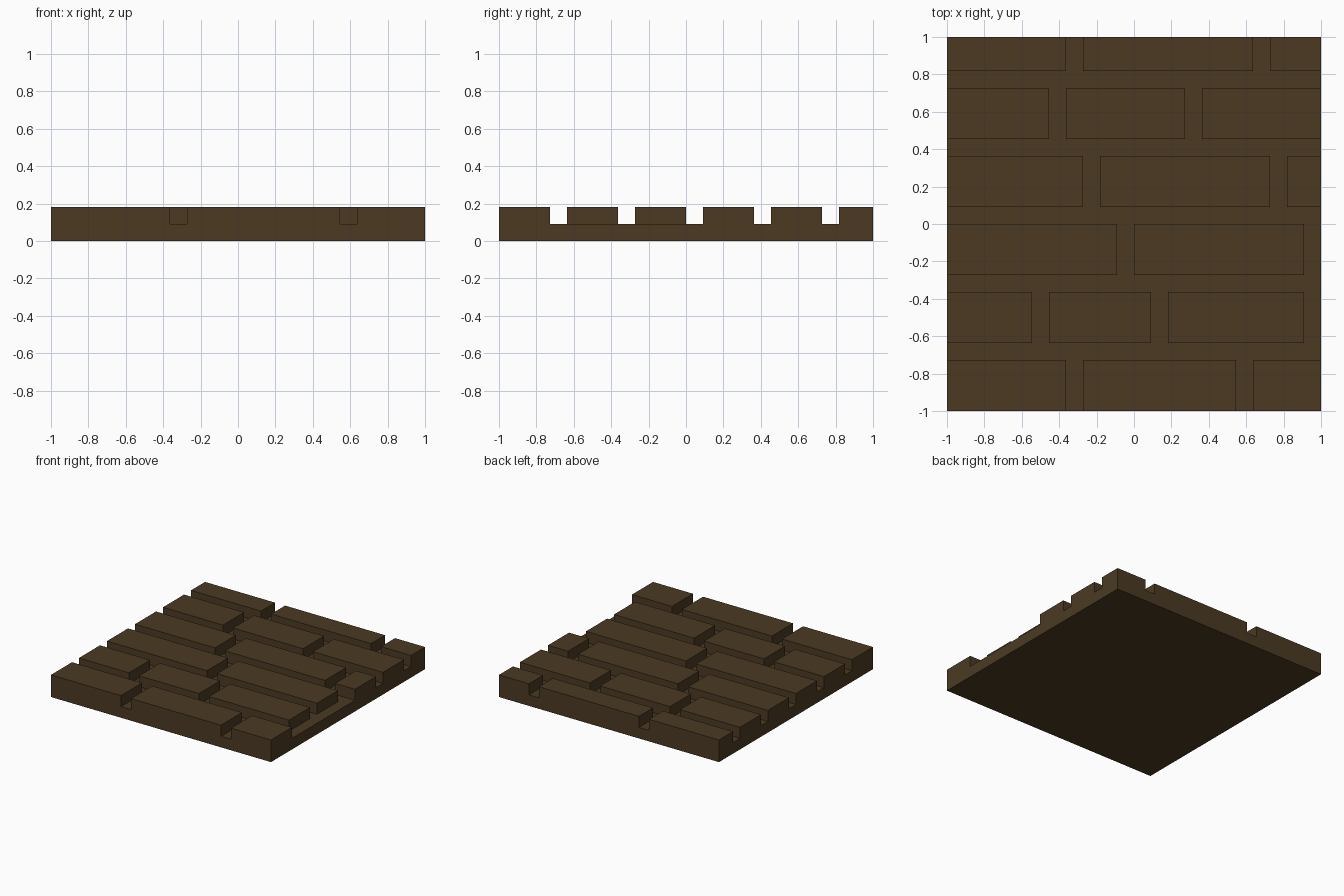
import bpy
import bmesh
from math import radians
from mathutils import Vector

cube = bpy.data.objects.get("Cube")
if cube:
    bpy.data.objects.remove(cube, do_unlink=True)

HALF = 11          # half width of the slab, in joint widths
UNIT = 1 / HALF    # width of one joint, also the slab and brick height

# Brick courses from front to back: (first y, last y, [(first x, last x), ...])
courses = [
    (-11, -8, [(-11, -4), (-3, 6), (7, 11)]),
    (-7, -4, [(-11, -6), (-5, 1), (2, 10)]),
    (-3, 0, [(-11, -1), (0, 10)]),
    (1, 4, [(-11, -3), (-2, 8), (9, 11)]),
    (5, 8, [(-11, -5), (-4, 3), (4, 11)]),
    (9, 11, [(-11, -4), (-3, 7), (8, 11)]),
]


def in_brick(point):
    x, y = point.x / UNIT, point.y / UNIT
    return any(y0 < y < y1 and any(x0 < x < x1 for x0, x1 in bricks)
               for y0, y1, bricks in courses)


def is_floor(face):
    return face.normal.z > 0.9 and face.calc_center_median().z < UNIT * 1.5


# Slab, sliced into square cells
bm = bmesh.new()
bmesh.ops.create_cube(bm, size=2)
bmesh.ops.scale(bm, vec=(1, 1, UNIT / 2), verts=bm.verts)
bmesh.ops.translate(bm, vec=(0, 0, UNIT / 2), verts=bm.verts)
for axis in (Vector((1, 0, 0)), Vector((0, 1, 0))):
    for step in range(1 - HALF, HALF):
        bmesh.ops.bisect_plane(bm, geom=bm.verts[:] + bm.edges[:] + bm.faces[:],
                               plane_co=axis * step * UNIT, plane_no=axis)

# Bricks raised from the slab
bm.normal_update()
tops = [f for f in bm.faces
        if f.normal.z > 0.9 and in_brick(f.calc_center_median())]
raised = bmesh.ops.extrude_face_region(bm, geom=tops)["geom"]
bmesh.ops.translate(bm, vec=(0, 0, UNIT),
                    verts=[v for v in raised if isinstance(v, bmesh.types.BMVert)])
bmesh.ops.delete(bm, geom=[f for f in tops if f.is_valid], context="FACES")

# Merge the flat cells of the bricks, sides and underside
bmesh.ops.recalc_face_normals(bm, faces=bm.faces)
bm.normal_update()
flat = [e for e in bm.edges if not any(is_floor(f) for f in e.link_faces)]
bmesh.ops.dissolve_limit(bm, angle_limit=radians(1), verts=bm.verts[:], edges=flat)

mesh = bpy.data.meshes.new("brick_floor_tile")
bm.to_mesh(mesh)
bm.free()
tile = bpy.data.objects.new("brick_floor_tile", mesh)
bpy.context.collection.objects.link(tile)

# Dark brown
brown = bpy.data.materials.new("dark_brown")
brown.use_nodes = True
colour = (0.07, 0.042, 0.016, 1)
brown.diffuse_color = colour
brown.node_tree.nodes["Principled BSDF"].inputs["Base Color"].default_value = colour
mesh.materials.append(brown)
